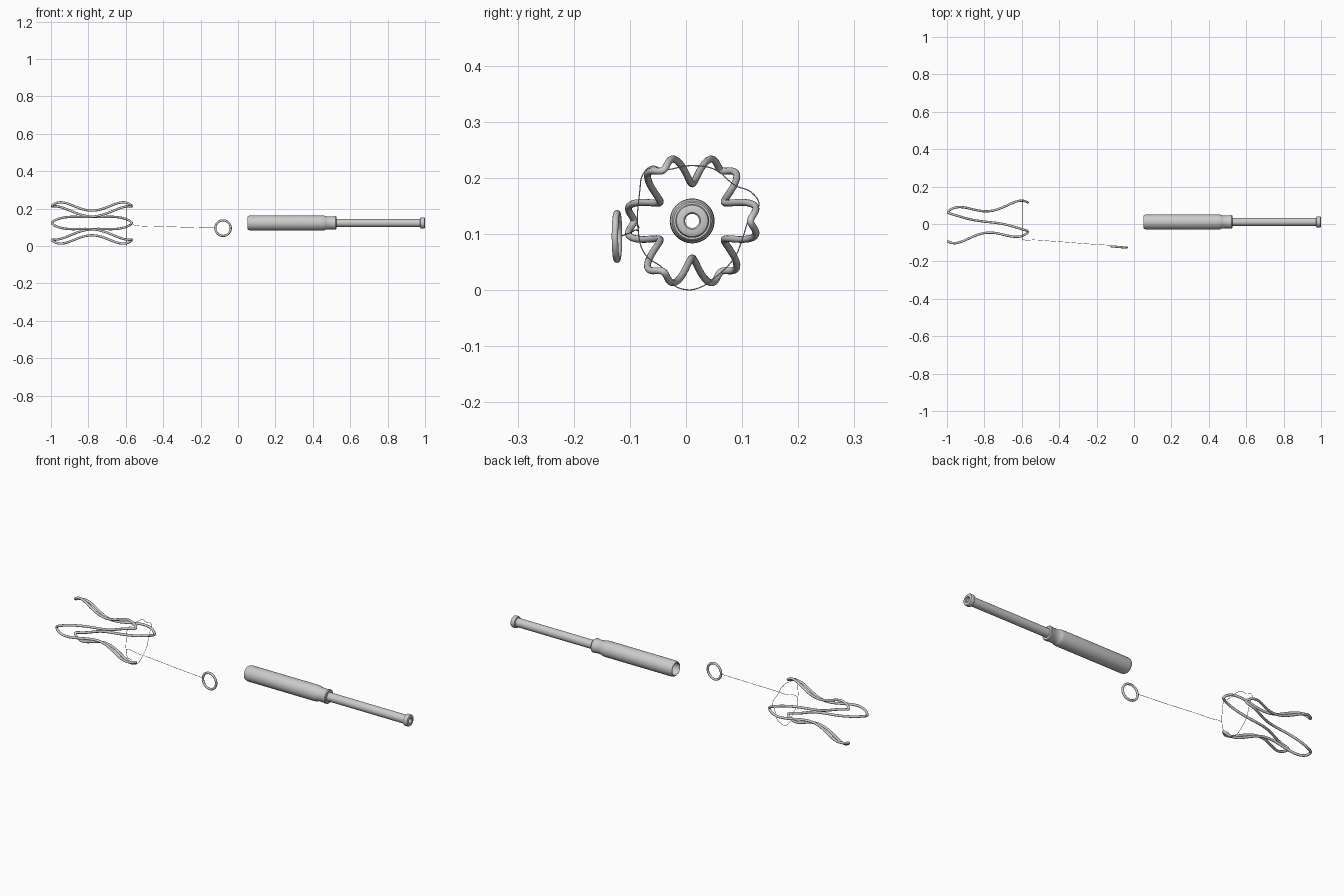
import bpy, bmesh, math
from mathutils import Vector

if "Cube" in bpy.data.objects:
    bpy.data.objects.remove(bpy.data.objects["Cube"])

CY, CZ = 0.011, 0.1235      # shared axis of handle and spring


def wire(name, pts, radius, cyclic, smooth=False, res=3):
    """Round wire along a list of points."""
    cu = bpy.data.curves.new(name, 'CURVE')
    cu.dimensions = '3D'
    cu.bevel_depth = radius
    cu.bevel_resolution = res
    cu.use_fill_caps = True
    if smooth:
        sp = cu.splines.new('BEZIER')
        sp.bezier_points.add(len(pts) - 1)
        for bp, p in zip(sp.bezier_points, pts):
            bp.co = p
            bp.handle_left_type = bp.handle_right_type = 'AUTO'
        sp.resolution_u = 6
    else:
        sp = cu.splines.new('POLY')
        sp.points.add(len(pts) - 1)
        for q, p in zip(sp.points, pts):
            q.co = (*p, 1)
    sp.use_cyclic_u = cyclic
    sp.use_smooth = True
    ob = bpy.data.objects.new(name, cu)
    bpy.context.collection.objects.link(ob)
    return ob


def lathe(name, profile, segs=48):
    """Closed (x, radius) profile turned around the x axis."""
    bm = bmesh.new()
    rings = []
    for i in range(segs):
        a = 2 * math.pi * i / segs
        rings.append([bm.verts.new((x, CY + r * math.cos(a), CZ + r * math.sin(a)))
                      for x, r in profile])
    n = len(profile)
    for i in range(segs):
        A, B = rings[i], rings[(i + 1) % segs]
        for j in range(n):
            k = (j + 1) % n
            bm.faces.new((A[j], A[k], B[k], B[j]))
    bmesh.ops.recalc_face_normals(bm, faces=bm.faces)
    me = bpy.data.meshes.new(name)
    bm.to_mesh(me)
    bm.free()
    ob = bpy.data.objects.new(name, me)
    bpy.context.collection.objects.link(ob)
    bpy.ops.object.select_all(action='DESELECT')
    bpy.context.view_layer.objects.active = ob
    ob.select_set(True)
    bpy.ops.object.shade_smooth_by_angle(angle=math.radians(35))
    return ob


# Waisted zigzag spring: three crowns at each end, flared then tucked in
pts = []
N = 240
for i in range(N):
    t = 2 * math.pi * i / N
    c = math.cos(3 * (t - math.pi / 3))
    r = 0.066 + 0.1485 * c * c - 0.1105 * c ** 4
    pts.append((-0.781 - 0.213 * c, CY + r * math.cos(t), CZ + r * math.sin(t)))
wire("zigzag_spring", pts, 0.0062, True, res=4)

# Thin thread looped round the spring's near end
loop = [(-.082, .18), (-.077, .206), (-.06, .221), (-.041, .215), (.007, .222),
        (.052, .215), (.087, .187), (.117, .174), (.130, .151), (.114, .13),
        (.10, .09), (.087, .059), (.052, .023), (.025, .005), (0, .001),
        (-.025, .012), (-.039, .037), (-.073, .064), (-.085, .105)]
wire("thread_loop", [(-0.594, y, z) for y, z in loop], 0.001, True, True, 2)

# Thread running to the pull ring
tail = [(-.594, -.084, .112), (-.57, -.087, .116), (-.54, -.085, .109), (-.45, -.091, .107),
        (-.35, -.098, .103), (-.25, -.106, .100), (-.125, -.114, .097)]
wire("pull_thread", tail, 0.001, False, True, 2)

# Pull ring
bpy.ops.mesh.primitive_torus_add(major_radius=0.0415, minor_radius=0.0058,
                                 major_segments=48, minor_segments=14,
                                 location=(-0.08, -0.123, 0.096),
                                 rotation=(math.radians(90), 0, math.radians(-5)))
bpy.context.object.name = "pull_ring"
bpy.ops.object.shade_smooth_by_angle(angle=math.radians(60))

# Hollow handle sleeve with rounded mouth and stepped collar
lathe("handle_sleeve", [
    (0.05, 0.032), (0.051, 0.035), (0.056, 0.038), (0.066, 0.040), (0.45, 0.040),
    (0.462, 0.039), (0.470, 0.036), (0.474, 0.034), (0.510, 0.034), (0.513, 0.036),
    (0.522, 0.036), (0.526, 0.033), (0.526, 0.0225), (0.46, 0.0225), (0.45, 0.031),
    (0.06, 0.031)])

# Hollow plunger rod with end flange
lathe("plunger_rod", [
    (0.40, 0.0125), (0.40, 0.0222), (0.974, 0.0222), (0.976, 0.028), (0.979, 0.030),
    (0.994, 0.030), (0.998, 0.028), (1.0, 0.024), (1.0, 0.015), (0.997, 0.0125)])
